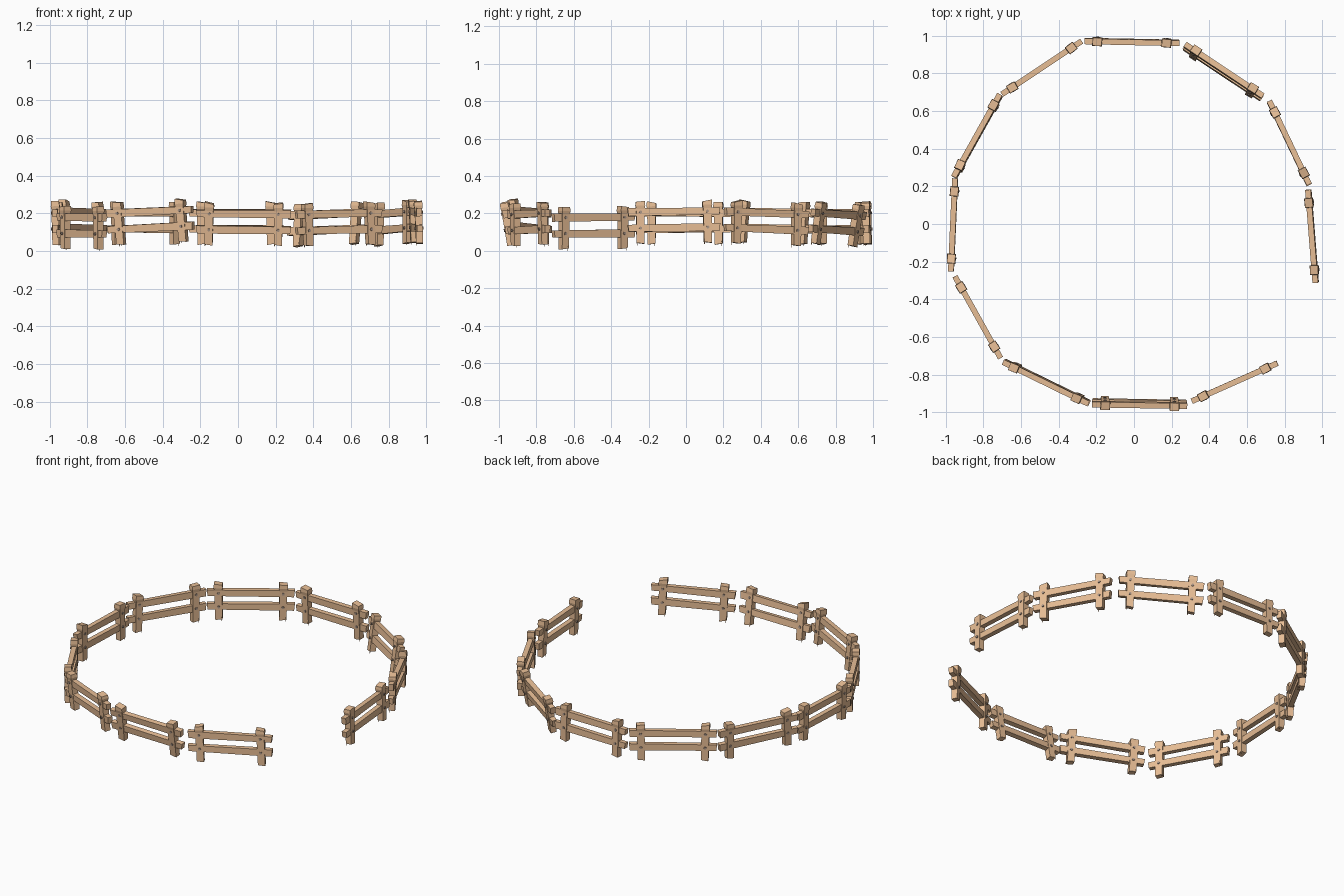
import bpy, bmesh, math, random
from mathutils import Vector, Matrix

if "Cube" in bpy.data.objects:
    bpy.data.objects.remove(bpy.data.objects["Cube"])

random.seed(4)


def material(name, col):
    m = bpy.data.materials.new(name)
    m.diffuse_color = (*col, 1)
    m.use_nodes = True
    m.node_tree.nodes["Principled BSDF"].inputs["Base Color"].default_value = m.diffuse_color
    return m


wood = material("wood", (0.80, 0.51, 0.30))
metal = material("nail_metal", (0.40, 0.30, 0.24))


def finish(name, bm, mat, matrix):
    bmesh.ops.recalc_face_normals(bm, faces=bm.faces)
    me = bpy.data.meshes.new(name)
    bm.to_mesh(me)
    bm.free()
    me.materials.append(mat)
    ob = bpy.data.objects.new(name, me)
    ob.matrix_world = matrix
    bpy.context.collection.objects.link(ob)
    return ob


def post(name, matrix):
    # square stake, flared toward a slanted top
    bm = bmesh.new()
    slant = random.uniform(-0.006, 0.006)
    rings = []
    for z, w, d, s in ((-0.124, 0.042, 0.036, 0.003), (0.06, 0.045, 0.040, 0),
                       (0.078, 0.052, 0.046, 0), (0.100, 0.048, 0.042, slant)):
        rings.append([bm.verts.new((x * w / 2, y * d / 2, z + s * x))
                      for x, y in ((-1, -1), (1, -1), (1, 1), (-1, 1))])
    for a, b in zip(rings, rings[1:]):
        for i in range(4):
            bm.faces.new((a[i], a[(i + 1) % 4], b[(i + 1) % 4], b[i]))
    bm.faces.new(rings[0])
    bm.faces.new(rings[-1])
    # little splinter at the foot
    bmesh.ops.create_cone(bm, cap_ends=True, segments=4, radius1=0.001, radius2=0.004, depth=0.026,
                          matrix=Matrix.Translation((0.017, -0.015, -0.121)))
    return finish(name, bm, wood, matrix)


def rail(name, length, matrix):
    # plank with slightly tapered ends
    bm = bmesh.new()
    bmesh.ops.create_cube(bm, size=1)
    k = random.choice((-1, 1))
    for v in bm.verts:
        h = 0.043 if v.co.x * k > 0 else 0.037
        v.co = Vector((v.co.x * (length + 0.01 * v.co.z), v.co.y * 0.030, v.co.z * h))
    return finish(name, bm, wood, matrix)


def nail(name, matrix):
    # nail through post and rail, with a head on both sides
    bm = bmesh.new()
    bmesh.ops.create_cone(bm, cap_ends=True, segments=8, radius1=0.008, radius2=0.008, depth=0.048,
                          matrix=Matrix.Rotation(math.pi / 2, 4, 'X'))
    return finish(name, bm, metal, matrix)


def panel(x1, y1, x2, y2, z1, z2, lean):
    a, b = Vector((x1, y1, z1)), Vector((x2, y2, z2))
    mid = (a + b) / 2
    length = (b - a).length
    ax = (b - a).normalized()
    out = Vector((mid.x, mid.y, 0))
    out = (out - ax * out.dot(ax)).normalized()
    up = ax.cross(out)
    if up.z < 0:
        ax = -ax
        up = -up
    base = Matrix((ax, out, up)).transposed().to_4x4()
    # positive lean moves the top outward
    base = Matrix.Translation(mid) @ base @ Matrix.Rotation(-math.radians(lean), 4, 'X')
    tilt = [math.radians(random.uniform(-1.5, 1.5)) for _ in range(2)]
    for zr, label in ((0.043, "upper_rail"), (-0.043, "lower_rail")):
        rail(label, length, base @ Matrix.Translation((0, 0, zr)))
    for side, t in zip((-1, 1), tilt):
        m = base @ Matrix.Translation((side * (length / 2 - 0.066), 0, 0)) @ Matrix.Rotation(t, 4, 'Y')
        post("post", m @ Matrix.Rotation(3 * t, 4, 'Z'))
        for zr in (0.043, -0.043):
            nail("nail", m @ Matrix.Translation((0, 0, zr)))


# fence panels round an open ring: ends, heights at the ends, outward lean
for p in (
    (-0.26, 0.972, 0.24, 0.962, 0.16, 0.16, -2),
    (0.27, 0.945, 0.68, 0.673, 0.145, 0.163, 9),
    (0.72, 0.65, 0.93, 0.21, 0.15, 0.168, 1),
    (0.926, 0.18, 0.965, -0.31, 0.17, 0.163, -2),
    (0.31, -0.94, 0.76, -0.74, 0.15, 0.160, 0),
    (-0.22, -0.950, 0.28, -0.958, 0.158, 0.154, 9),
    (-0.69, -0.732, -0.24, -0.952, 0.156, 0.178, 4),
    (-0.95, -0.28, -0.71, -0.71, 0.137, 0.134, 0),
    (-0.95, 0.24, -0.972, -0.25, 0.16, 0.16, 1),
    (-0.712, 0.685, -0.955, 0.25, 0.158, 0.17, 3),
    (-0.70, 0.69, -0.28, 0.97, 0.16, 0.16, 0),
):
    panel(*p)
